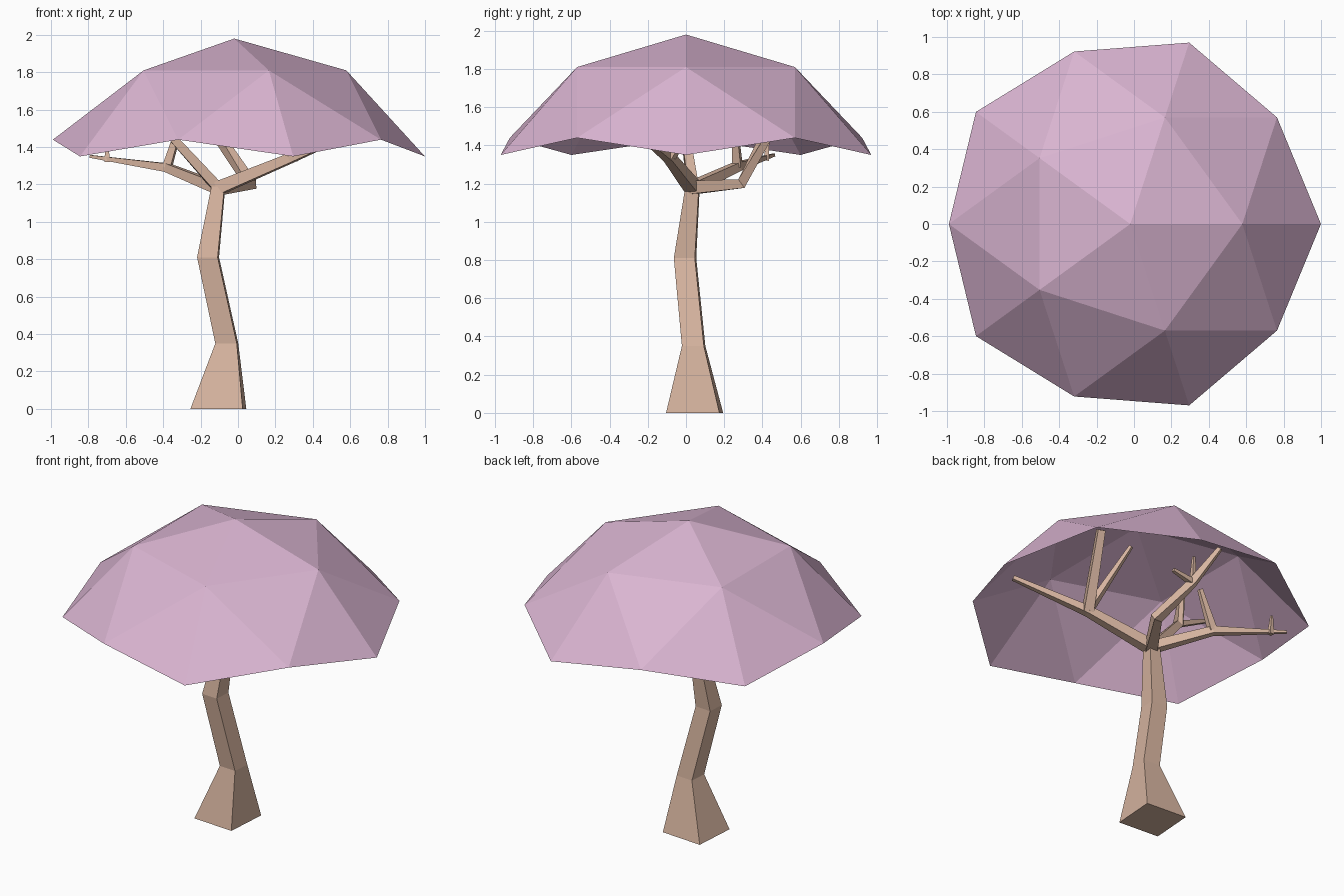
import bpy, bmesh, math
from mathutils import Vector, Matrix

cube = bpy.data.objects.get("Cube")
if cube:
    bpy.data.objects.remove(cube)


def material(name, rgb):
    mat = bpy.data.materials.new(name)
    mat.use_nodes = True
    mat.diffuse_color = (*rgb, 1)
    mat.node_tree.nodes["Principled BSDF"].inputs["Base Color"].default_value = (*rgb, 1)
    return mat


BARK = material("pale bark", (0.68, 0.46, 0.35))
LEAF = material("pink leaves", (0.70, 0.46, 0.64))


def finish(bm, name, mat):
    mesh = bpy.data.meshes.new(name)
    bm.to_mesh(mesh)
    bm.free()
    mesh.materials.append(mat)
    obj = bpy.data.objects.new(name, mesh)
    bpy.context.collection.objects.link(obj)
    return obj


def square_tube(name, path, level=False, twist=0.0):
    """Loft a square section along (x, y, z, side) stations."""
    bm = bmesh.new()
    points = [Vector(p[:3]) for p in path]
    rings = []
    for i, p in enumerate(points):
        along = points[min(i + 1, len(points) - 1)] - points[max(i - 1, 0)]
        if level:
            across, other = Vector((1, 0, 0)), Vector((0, 1, 0))
        else:
            across = along.cross(Vector((0, 0, 1))).normalized()
            other = along.normalized().cross(across)
        ring = []
        for k in range(4):
            a = math.pi * (k / 2 + 0.25) + twist
            offset = across * math.cos(a) + other * math.sin(a)
            ring.append(bm.verts.new(p + offset * path[i][3] / math.sqrt(2)))
        rings.append(ring)
    for low, high in zip(rings, rings[1:]):
        for k in range(4):
            n = (k + 1) % 4
            bm.faces.new((low[k], low[n], high[n], high[k]))
    bm.faces.new(rings[0])
    bm.faces.new(rings[-1])
    bmesh.ops.recalc_face_normals(bm, faces=bm.faces)
    return finish(bm, name, BARK)


# Canopy: open cap of a faceted sphere
bm = bmesh.new()
bmesh.ops.create_icosphere(bm, subdivisions=2, radius=1.14)
bmesh.ops.delete(bm, geom=[v for v in bm.verts if v.co.z < 0.4], context="VERTS")
bmesh.ops.translate(bm, verts=bm.verts, vec=(-0.02, 0, 0.84))
finish(bm, "canopy", LEAF)

# Bent trunk with a flared foot
square_tube("trunk", [
    (-0.105, 0.045, 0.0, 0.28), (-0.06, 0.04, 0.35, 0.115),
    (-0.16, -0.005, 0.81, 0.11), (-0.105, 0.035, 1.19, 0.07)],
    level=True, twist=math.radians(-4))

# Forks and tips of the limbs
crotch = (-0.105, 0.035, 1.18)
left_fork = (0.28, -0.09, 1.34)
back_fork, back_knob = (0.07, 0.29, 1.2), (-0.1, 0.42, 1.45)
right_fork, right_tip = (-0.38, 0.27, 1.29), (-0.79, 0.46, 1.35)
front_fork, front_knob = (-0.34, 0.0, 1.44), (-0.35, 0.03, 1.66)


def limb(name, *stations):
    square_tube(name, [(*p, side) for p, side in stations])


# Main limbs
limb("left_limb", (crotch, 0.07), (left_fork, 0.05), ((0.68, -0.3, 1.51), 0.025))
limb("back_limb", (crotch, 0.07), (back_fork, 0.055), (back_knob, 0.045),
     ((-0.2, 0.55, 1.66), 0.025))
limb("right_limb", (crotch, 0.06), (right_fork, 0.045), (right_tip, 0.015))
limb("front_limb", (crotch, 0.055), (front_fork, 0.045), (front_knob, 0.025))

# Side branches
limb("left_thick_branch", (left_fork, 0.06), ((0.38, 0.15, 1.75), 0.045))
limb("left_thin_branch", (left_fork, 0.045), ((0.14, 0.14, 1.73), 0.02))
limb("back_branch", (back_knob, 0.035), ((0.05, 0.42, 1.48), 0.02))
limb("back_twig", (back_knob, 0.03), ((-0.1, 0.43, 1.62), 0.015))
limb("right_branch", (right_fork, 0.045), ((-0.3, 0.25, 1.55), 0.025))
limb("right_twig", ((-0.7, 0.42, 1.32), 0.03), ((-0.7, 0.43, 1.44), 0.012))
limb("front_branch", (front_fork, 0.035), ((-0.6, -0.02, 1.57), 0.02))
